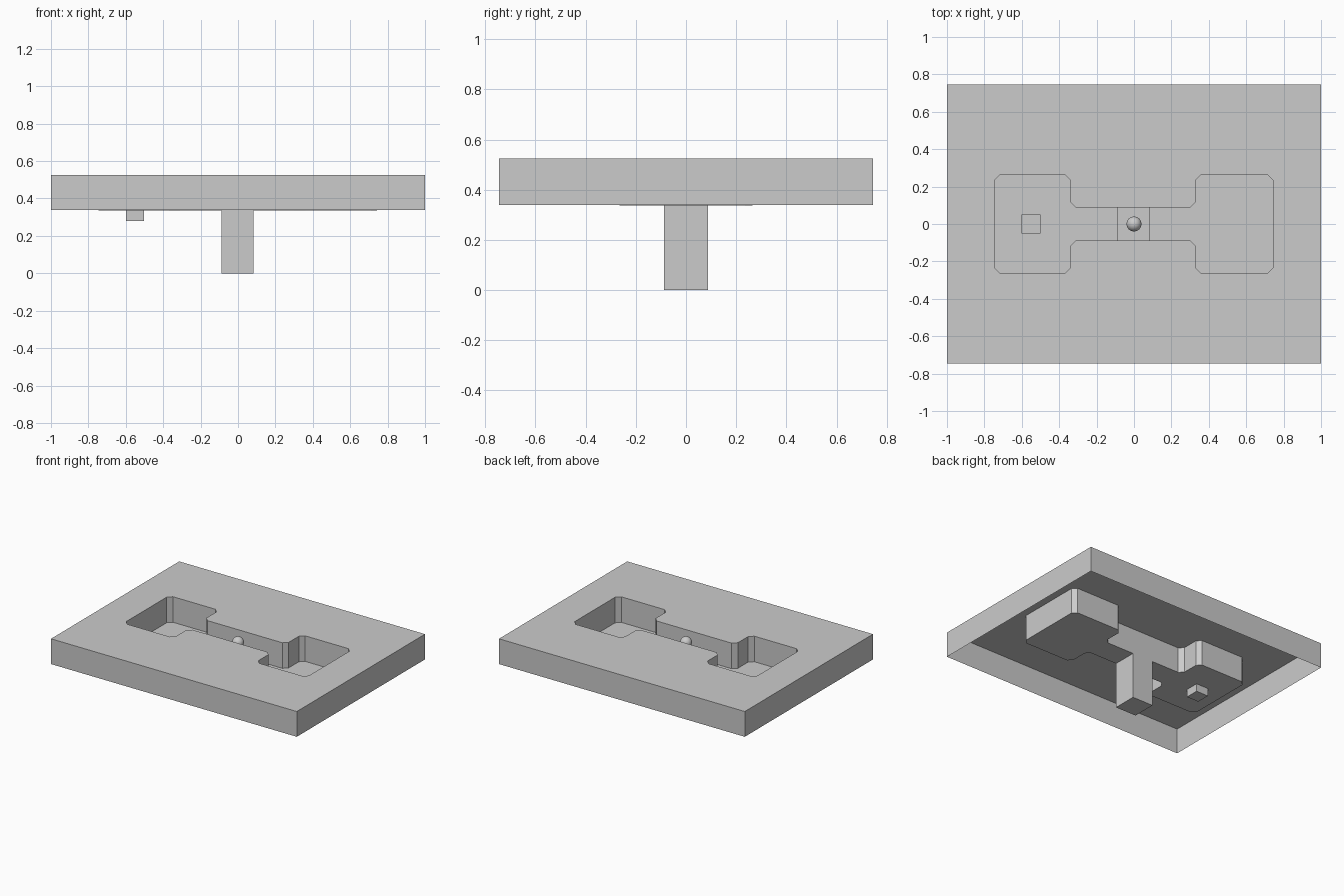
import bpy, bmesh

if "Cube" in bpy.data.objects:
    bpy.data.objects.remove(bpy.data.objects["Cube"])

TOP, RIM, FLOOR, CUP = 0.525, 0.339, 0.337, 0.28
bm = bmesh.new()


def rect(x0, y0, x1, y1):
    return [(x0, y0), (x1, y0), (x1, y1), (x0, y1)]


def walls(loop, z0, z1):
    for (ax, ay), (bx, by) in zip(loop, loop[1:] + loop[:1]):
        bm.faces.new([bm.verts.new(p) for p in
                      ((ax, ay, z0), (bx, by, z0), (bx, by, z1), (ax, ay, z1))])


def fill(loops, z):
    # flat face bounded by the first loop, later loops are holes
    edges = []
    for loop in loops:
        vs = [bm.verts.new((x, y, z)) for x, y in loop]
        edges += [bm.edges.new((a, b)) for a, b in zip(vs, vs[1:] + vs[:1])]
    bmesh.ops.triangle_fill(bm, use_beauty=True, use_dissolve=False,
                            edges=edges, normal=(0, 0, 1))


def room(pit_x, neck_x, end_x, c=0.03):
    # half of the dumbbell: corridor end at the pit, then a chamfered room
    s = 1 if end_x > 0 else -1
    w, h = 0.088, 0.265
    upper = [(pit_x, w), (neck_x - s * c, w), (neck_x, w + c), (neck_x, h - c),
             (neck_x + s * c, h), (end_x - s * c, h), (end_x, h - c)]
    return upper + [(x, -y) for x, y in reversed(upper)]


# Outlines
plate = rect(-1, -0.745, 1, 0.745)
pit = rect(-0.087, -0.088, 0.082, 0.088)
cup = rect(-0.6, -0.05, -0.502, 0.05)
right = room(0.082, 0.33, 0.742)
left = room(-0.087, -0.34, -0.745)
dumbbell = right + left[::-1]

# Top sheet and open-bottomed sides
fill([plate, dumbbell], TOP)
walls(plate, RIM, TOP)

# Sunken rooms and corridor
walls(dumbbell, FLOOR, TOP)
fill([right], FLOOR)
fill([left, cup], FLOOR)

# Deep pit and shallow cup
walls(pit, 0, FLOOR)
fill([pit], 0)
walls(cup, CUP, FLOOR)
fill([cup], CUP)

bmesh.ops.remove_doubles(bm, verts=bm.verts[:], dist=0.0005)
bmesh.ops.recalc_face_normals(bm, faces=bm.faces[:])
top_face = max(bm.faces, key=lambda f: f.calc_center_median().z)
if top_face.normal.z < 0:
    bmesh.ops.reverse_faces(bm, faces=bm.faces[:])
bmesh.ops.dissolve_limit(bm, angle_limit=0.01, verts=bm.verts[:], edges=bm.edges[:])
mesh = bpy.data.meshes.new("course")
bm.to_mesh(mesh)
bm.free()
bpy.context.collection.objects.link(bpy.data.objects.new("course", mesh))

# Ball over the pit
bpy.ops.mesh.primitive_uv_sphere_add(segments=32, ring_count=16, radius=0.04,
                                     location=(0, 0, 0.483))
bpy.context.object.name = "ball"
bpy.ops.object.shade_smooth()
